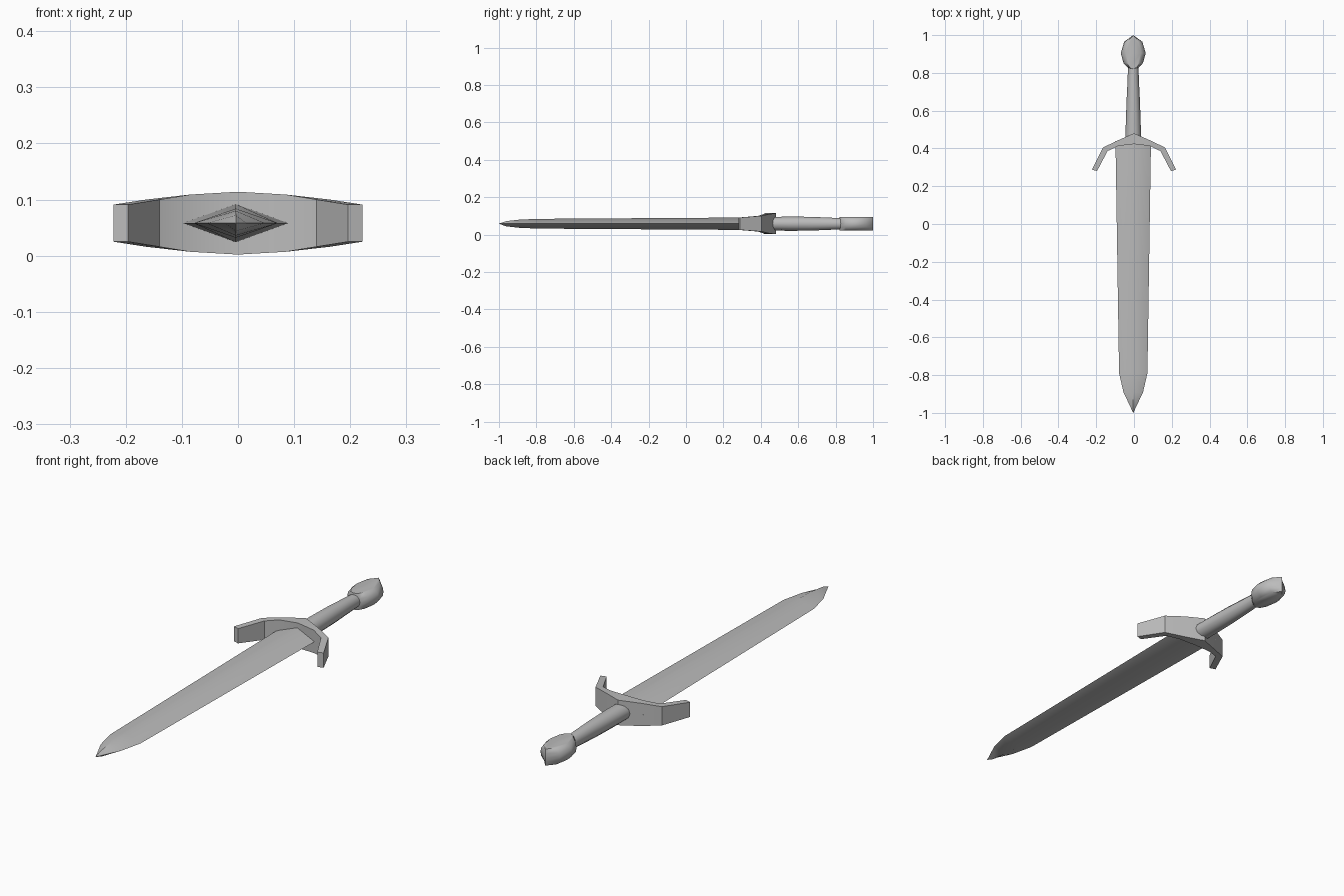
import bpy, bmesh, math

if "Cube" in bpy.data.objects:
    bpy.data.objects.remove(bpy.data.objects["Cube"], do_unlink=True)

MID_Z = 0.058    # height of the sword's centre plane
MID_X = -0.004   # centre line of blade, grip and pommel

steel = bpy.data.materials.new("grey steel")
GREY = (0.5, 0.5, 0.5, 1)
steel.diffuse_color = GREY
steel.use_nodes = True
steel.node_tree.nodes["Principled BSDF"].inputs["Base Color"].default_value = GREY


def loft(name, rings, smooth_angle):
    """Bridge equal-sized rings of points, cap both ends and shade."""
    bm = bmesh.new()
    loops = [[bm.verts.new((x, y, z + MID_Z)) for x, y, z in r] for r in rings]
    n = len(loops[0])
    for a, b in zip(loops, loops[1:]):
        for i in range(n):
            j = (i + 1) % n
            bm.faces.new((a[i], a[j], b[j], b[i]))
    bm.faces.new(loops[0][::-1])
    bm.faces.new(loops[-1])
    bmesh.ops.remove_doubles(bm, verts=bm.verts, dist=0.0005)
    bmesh.ops.recalc_face_normals(bm, faces=bm.faces)
    mesh = bpy.data.meshes.new(name)
    bm.to_mesh(mesh)
    bm.free()
    mesh.materials.append(steel)
    obj = bpy.data.objects.new(name, mesh)
    bpy.context.collection.objects.link(obj)
    bpy.ops.object.select_all(action='DESELECT')
    obj.select_set(True)
    bpy.context.view_layer.objects.active = obj
    bpy.ops.object.shade_smooth_by_angle(angle=math.radians(smooth_angle))
    return obj


def section(y, half_x, half_z, sides):
    """Elliptical cross-section across the sword's length."""
    turns = [math.tau * i / sides for i in range(sides)]
    return [(MID_X + half_x * math.cos(t), y, half_z * math.sin(t)) for t in turns]


# Blade: diamond section tapering to a leaf-shaped point
blade = [(-1, 0.0004, 0.0004), (-0.96, 0.019, 0.014), (-0.89, 0.052, 0.022),
         (-0.79, 0.075, 0.026), (0.44, 0.094, 0.034)]
loft("blade", [section(y, w, h, 4) for y, w, h in blade], 50)

# Grip: slightly swollen, narrowing to the pommel
grip = [(0.44, 0.042, 0.036), (0.55, 0.039, 0.038), (0.66, 0.035, 0.037),
        (0.76, 0.03, 0.033), (0.86, 0.027, 0.028)]
loft("grip", [section(y, w, h, 12) for y, w, h in grip], 40)

# Crossguard: stations along x give back edge, inner edge and half height
guard_half = [(0, 0.48, 0, 0.423, 0.056), (0.085, 0.443, 0.085, 0.413, 0.051),
              (0.164, 0.405, 0.14, 0.386, 0.042), (0.222, 0.288, 0.196, 0.28, 0.033)]
stations = [(-1, s) for s in guard_half[:0:-1]] + [(1, s) for s in guard_half]
loft("crossguard",
     [[(k * bx, by, h), (k * bx, by, -h), (k * ix, iy, -h), (k * ix, iy, h)]
      for k, (bx, by, ix, iy, h) in stations], 25)

# Pommel: teardrop outline, bulging at mid height and narrower above and below
side = [(0.03, 0.828), (0.052, 0.853), (0.066, 0.905), (0.048, 0.965)]
outline = [(0, 0.82)] + side + [(0, 1)] + [(-x, y) for x, y in side[::-1]]
layers = [(-0.037, 0.62), (-0.018, 0.93), (0, 1), (0.018, 0.93), (0.037, 0.62)]
loft("pommel", [[(MID_X + x * s, y, z) for x, y in outline] for z, s in layers], 50)
